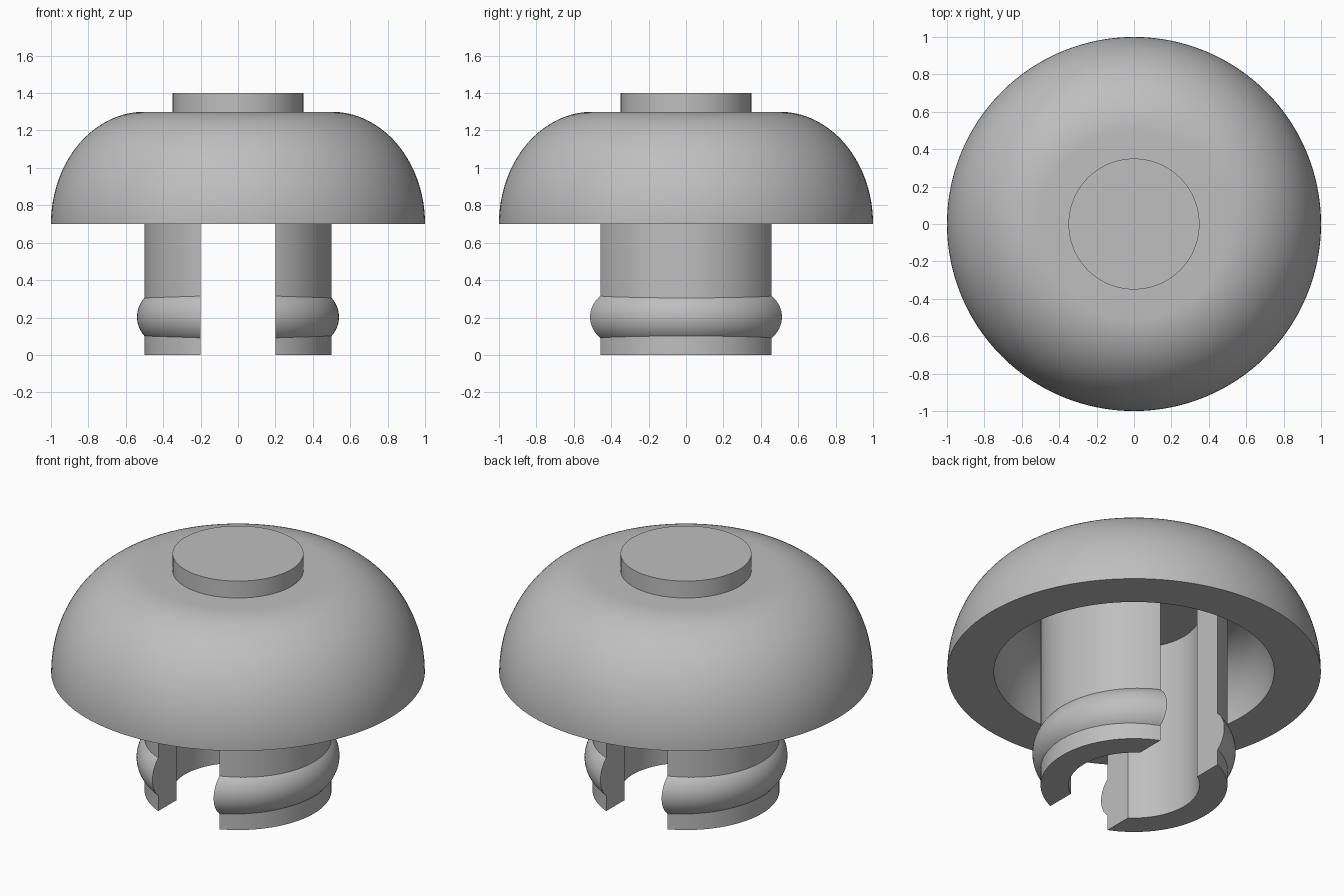
import bpy
import bmesh
import math
from mathutils import Matrix, Vector

default = bpy.data.objects.get("Cube")
if default:
    bpy.data.objects.remove(default, do_unlink=True)

grey = bpy.data.materials.new("grey plastic")
grey.use_nodes = True
colour = (0.52, 0.52, 0.52, 1)
grey.diffuse_color = colour
grey.node_tree.nodes["Principled BSDF"].inputs["Base Color"].default_value = colour

SEGMENTS = 128
SLOT = 0.2       # half width of the gap between the legs
BORE = 0.35      # inner radius of the legs
CEILING = 1.05   # underside of the cap's top wall


def arc(cx, cz, rx, rz, start, end, steps):
    """Points of an elliptical arc in the radius/height plane, in degrees."""
    angles = [math.radians(start + (end - start) * i / steps) for i in range(steps + 1)]
    return [(cx + rx * math.cos(a), cz + rz * math.sin(a)) for a in angles]


def lathe(name, profile, closed=False, shift=0, side=0):
    """Revolve a profile; a side of +1 or -1 keeps only that side of the slot."""
    bm = bmesh.new()
    verts = [bm.verts.new((r, 0, z)) for r, z in profile]
    pairs = list(zip(verts, verts[1:]))
    if closed:
        pairs.append((verts[-1], verts[0]))
    edges = [bm.edges.new(p) for p in pairs]
    bmesh.ops.spin(bm, geom=verts + edges, cent=(0, 0, 0), axis=(0, 0, 1),
                   angle=math.tau, steps=SEGMENTS, use_duplicate=False)
    bmesh.ops.remove_doubles(bm, verts=bm.verts, dist=0.0001)
    if side:
        bmesh.ops.transform(bm, matrix=Matrix.Translation((-side * shift, 0, 0)), verts=bm.verts)
        cut = bmesh.ops.bisect_plane(
            bm, geom=bm.verts[:] + bm.edges[:] + bm.faces[:],
            plane_co=(side * SLOT, 0, 0), plane_no=Vector((side, 0, 0)), clear_inner=True)
        rim = [e for e in cut["geom_cut"] if isinstance(e, bmesh.types.BMEdge)]
        bmesh.ops.holes_fill(bm, edges=rim, sides=0)
    bmesh.ops.recalc_face_normals(bm, faces=bm.faces)
    mesh = bpy.data.meshes.new(name)
    bm.to_mesh(mesh)
    bm.free()
    mesh.materials.append(grey)
    obj = bpy.data.objects.new(name, mesh)
    bpy.context.collection.objects.link(obj)
    bpy.ops.object.select_all(action='DESELECT')
    obj.select_set(True)
    bpy.context.view_layer.objects.active = obj
    bpy.ops.object.shade_smooth_by_angle(angle=math.radians(25))
    return obj


# Hollow domed cap with an even wall
outer = arc(0.5, 0.7, 0.5, 0.6, 90, 0, 32)
inner = arc(0.5, 0.7, 0.25, CEILING - 0.7, 0, 90, 24)
lathe("cap", [(0, 1.3)] + outer + inner + [(0, CEILING)])

# Round button on top
lathe("top_button", [(0, 1.4), (BORE, 1.4), (BORE, 1.3), (0, 1.3)])

# Split legs with a bulging snap ridge on each
leg_profile = [(BORE, 0), (0.5, 0), (0.5, CEILING), (BORE, CEILING)]
ridge_profile = arc(0.407, 0.203, 0.15, 0.15, -60, 60, 20)
for label, side in (("left", 1), ("right", -1)):
    lathe(label + "_leg", leg_profile, closed=True, side=side)
    lathe(label + "_snap_ridge", ridge_profile, closed=True, shift=0.017, side=side)
